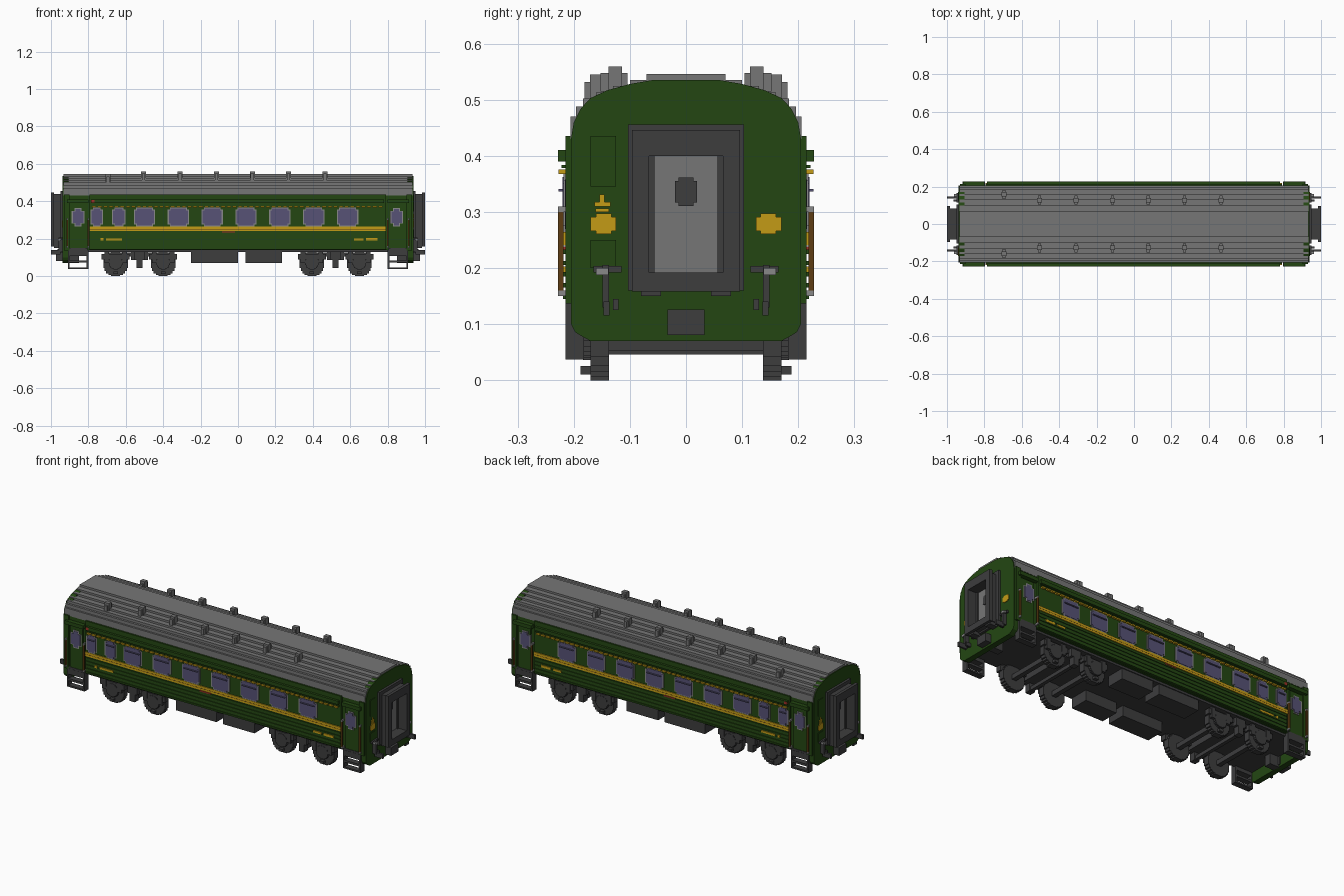
import bpy, bmesh

old = bpy.data.objects.get("Cube")
if old:
    bpy.data.objects.remove(old, do_unlink=True)


def material(name, r, g, b):
    m = bpy.data.materials.new(name)
    m.use_nodes = True
    m.diffuse_color = (r, g, b, 1)
    bsdf = next(n for n in m.node_tree.nodes if n.type == 'BSDF_PRINCIPLED')
    bsdf.inputs["Base Color"].default_value = (r, g, b, 1)
    bsdf.inputs["Roughness"].default_value = 0.8
    return m


GREEN = material("dark green", 0.017, 0.062, 0.006)
GREY = material("roof grey", 0.18, 0.18, 0.18)
DARK = material("dark grey", 0.047, 0.047, 0.048)
YELLOW = material("yellow", 0.55, 0.33, 0.008)
BROWN = material("brown", 0.11, 0.045, 0.006)
GLASS = material("window glass", 0.095, 0.085, 0.18)
FRAME = material("frame grey", 0.25, 0.25, 0.25)
RED = material("red", 0.35, 0.03, 0.02)

# Mirror modes: list of (x sign, y sign)
ONE = [(1, 1)]
MX = [(1, 1), (-1, 1)]
MY = [(1, 1), (1, -1)]
MXY = MX + [(1, -1), (-1, -1)]
TURN = [(1, 1), (-1, -1)]


def finish(name, bm, mat):
    bmesh.ops.recalc_face_normals(bm, faces=bm.faces[:])
    me = bpy.data.meshes.new(name)
    bm.to_mesh(me)
    bm.free()
    me.materials.append(mat)
    ob = bpy.data.objects.new(name, me)
    bpy.context.collection.objects.link(ob)
    return ob


def boxes(name, mat, items, copies=ONE):
    """items: (x0, x1, y0, y1, z0, z1), repeated for each mirror sign pair"""
    bm = bmesh.new()
    for sx, sy in copies:
        for x0, x1, y0, y1, z0, z1 in items:
            vs = bmesh.ops.create_cube(bm, size=1)["verts"]
            for v in vs:
                v.co.x = sx * ((x0 + x1) / 2 + v.co.x * (x1 - x0))
                v.co.y = sy * ((y0 + y1) / 2 + v.co.y * (y1 - y0))
                v.co.z = (z0 + z1) / 2 + v.co.z * (z1 - z0)
    return finish(name, bm, mat)


def extrude_x(name, mat, half, x0, x1):
    """Extrude a left-right symmetric (y, z) outline along x"""
    pts = half + [(-y, z) for y, z in reversed(half)]
    bm = bmesh.new()
    f = bm.faces.new([bm.verts.new((x0, y, z)) for y, z in pts])
    top = bmesh.ops.extrude_face_region(bm, geom=[f])["geom"]
    for v in top:
        if isinstance(v, bmesh.types.BMVert):
            v.co.x = x1
    return finish(name, bm, mat)


def stepped(cx, cz, w, h, y0, y1, c):
    """Rectangle in the xz plane with corners notched by c, as two boxes"""
    return [(cx - w / 2, cx + w / 2, y0, y1, cz - h / 2 + c, cz + h / 2 - c),
            (cx - w / 2 + c, cx + w / 2 - c, y0, y1, cz - h / 2, cz + h / 2)]


def stepped_disc(cx, cz, r, y0, y1):
    """Blocky disc built from crossed boxes"""
    return [(cx - r * a, cx + r * a, y0, y1, cz - r * b, cz + r * b)
            for a, b in ((1, .36), (.9, .6), (.77, .77), (.6, .9), (.36, 1))]


# Roof with stepped cross-section
levels = [(.206, .47), (.196, .488), (.184, .502), (.16, .513),
          (.13, .524), (.10, .535), (.07, .546)]
outline, z = [], .43
for y, top in levels:
    outline += [(y, z), (y, top)]
    z = top
extrude_x("roof", GREY, outline, -.932, .932)

# Roof ventilators
vent_x = [-.505, -.31, -.115, .077, .27, .465]
vents = []
for x in vent_x:
    vents += [(x - .009, x + .009, .104, .152, .515, .548), (x - .014, x + .014, .114, .138, .515, .559)]
vents += [(-.704, -.686, .135, .181, .498, .532), (-.709, -.681, .147, .171, .498, .545)]
boxes("roof_vents", GREY, vents, MY)

# Body shell and end walls
boxes("body_shell", GREEN, [(-.93, .93, -.205, .205, .14, .44)])
boxes("floor", DARK, [(-.905, .905, -.195, .195, .128, .142)])
end_outline = [(.17, .07), (.185, .078), (.198, .086), (.205, .1), (.205, .43), (.2, .46),
               (.187, .485), (.17, .503), (.14, .517), (.1, .528), (.06, .535)]
for s, n in ((1, "left"), (-1, "right")):
    extrude_x("end_wall_" + n, GREEN, end_outline, s * .905, s * .937)

# Side panels, ribs and doors
boxes("side_panels", GREEN, [(-.795, .79, .2, .215, .142, .435)], MY)
ribs = [(-.79, .785, .21, .219, z, z + .008) for z in (.145, .165, .185, .205, .225)]
ribs += [(-.785, .78, .2, .228, .39, .41), (-.785, .78, .21, .222, .378, .384)]
boxes("side_ribs", GREEN, ribs, MY)
boxes("door_panels", GREEN, [(.815, .895, .2, .211, .15, .385), (.80, .915, .2, .228, .39, .41),
                             (.9, .93, .2, .215, .137, .435)], MXY)
boxes("door_sills", DARK, [(.805, .905, .19, .214, .136, .15)], MXY)

# Yellow waist stripe, dashed line over the windows and plain end plates
boxes("waist_stripe", YELLOW, [(-.795, .79, .21, .22, .24, .264)], MY)
boxes("waist_groove", BROWN, [(-.795, .79, .21, .2205, .25, .252)], MY)
dashes = [(-.78 + i * .03, -.758 + i * .03, .213, .227, .368, .376) for i in range(52)]
boxes("window_line", YELLOW, dashes, MY)
boxes("side_plates", YELLOW, [(-.735, -.72, .21, .2205, .19, .203), (-.705, -.62, .21, .2205, .191, .202),
                              (.62, .67, .21, .2205, .191, .202), (.685, .745, .21, .2205, .19, .203)], MY)
boxes("red_markers", RED, [(-.785, -.767, .21, .2285, .393, .407),
                           (-.085, -.015, .21, .2205, .232, .238)], MY)

# Windows
wins = [(-.755, .058), (-.637, .064)] + [(-.5 + i * .181, .106) for i in range(7)]
frames, panes, sills = [], [], []
for x, w in wins:
    frames += stepped(x, .316, w + .008, .104, .21, .2185, .012)
    panes += stepped(x, .316, w - .004, .092, .21, .2205, .010)
    sills.append((x - w / 2 + .01, x + w / 2 - .01, .21, .227, .336, .341))
for x in (-.855, .848):
    frames += stepped(x, .314, .068, .1, .2, .2135, .016)
    panes += stepped(x, .314, .056, .088, .2, .2155, .014)
boxes("window_frames", FRAME, frames, MY)
boxes("window_panes", GLASS, panes, MY)
boxes("window_bars", GLASS, sills, MY)

# Door handrails
rails = [.796, .908]
boxes("handrails", BROWN, [(x, x + .008, .218, .228, .16, .3) for x in rails], MXY)
boxes("handrail_brackets", FRAME, [(x, x + .008, .2, .228, z, z + .01)
                                   for x in rails for z in (.15, .3)], MXY)

# Boarding steps
steps = [(.80, .91, .182, .215, z, z + t) for z, t in ((.037, .009), (.072, .012), (.108, .032))]
steps += [(x, x + .01, .182, .215, .037, .14) for x in (.80, .90)]
boxes("boarding_steps", DARK, steps, MXY)


# Gangway rings at both ends
def ring(x0, x1, y, z0, z1):
    return [(x0, x1, .066, y, z0, z1), (x0, x1, -y, -.066, z0, z1),
            (x0, x1, -.066, .066, z0, .192), (x0, x1, -.066, .066, .4, z1)]


boxes("gangway", DARK, ring(.93, .95, .103, .16, .456) + ring(.95, .983, .084, .168, .438)
      + ring(.983, 1.0, .096, .158, .446) + [(.93, .985, .045, .08, .15, .17),
                                           (.93, .985, -.08, -.045, .15, .17)], MX)
boxes("end_door", GREY, [(.93, .942, -.058, .058, .19, .402)], MX)
boxes("end_door_jambs", DARK, [(.93, .95, .056, .067, .19, .402), (.93, .95, -.067, -.056, .19, .402)], MX)
boxes("end_door_window", DARK, [(.93, .946, -.02, .02, .317, .355), (.93, .946, -.013, .013, .311, .361)], MX)

# Coupler, hoses and end fittings
boxes("coupler", DARK, [(.9, .972, -.033, .033, .081, .126), (.85, .93, -.02, .02, .07, .13)], MX)
boxes("end_hoses", DARK, [(.93, .96, .137, .149, .13, .205), (.95, 1.0, .136, .147, .115, .14),
                          (.93, .965, .12, .13, .125, .145), (.93, .95, .115, .165, .192, .204)], MXY)
boxes("hose_caps", FRAME, [(.95, .963, .138, .16, .188, .2)], MXY)
boxes("end_hatches", GREEN, [(.93, .94, -.17, -.125, .345, .435), (.93, .94, -.17, -.125, .2, .25)], TURN)
boxes("end_plates", YELLOW, [(.93, .941, .125, .17, .266, .291), (.93, .941, .133, .16, .261, .297)], MXY)
boxes("end_mark", YELLOW, [(.93, .941, -.161, -.137, .3, .306), (.93, .941, -.163, -.135, .31, .318),
                           (.93, .941, -.154, -.145, .318, .331)], TURN)

# Underfloor equipment boxes
boxes("underfloor_boxes", DARK, [(-.25, 0, .085, .19, .07, .135), (.04, .235, .085, .19, .07, .135)], MY)

# Bogies: blocky wheels, axles, side frames and springs
wheels, axles, bogie = [], [], []
for cx in (-.527, .522):
    for wx in (cx - .127, cx + .127):
        wheels += stepped_disc(wx, .066, .066, .137, .17)
        bogie += stepped_disc(wx, .072, .036, .165, .184)
        bogie += [(wx - .075, wx + .075, .15, .182, .088, .118), (wx - .06, wx - .035, .155, .185, .07, .128),
                  (wx + .035, wx + .06, .155, .185, .07, .128), (wx - .012, wx + .012, .16, .188, .01, .025)]
        axles.append((wx - .013, wx + .013, -.14, .14, .053, .079))
    bogie += [(cx - .13, cx + .13, .14, .165, .105, .125), (cx - .03, cx + .03, .15, .184, .085, .13),
              (cx - .016, cx + .016, .15, .184, .042, .13)]
    axles += [(cx - .045, cx + .045, -.16, .16, .085, .13), (cx - .01, cx + .01, -.18, .18, .046, .066)]
boxes("wheels", DARK, wheels, MY)
boxes("bogie_frames", DARK, bogie, MY)
boxes("axles_and_bolsters", DARK, axles)
